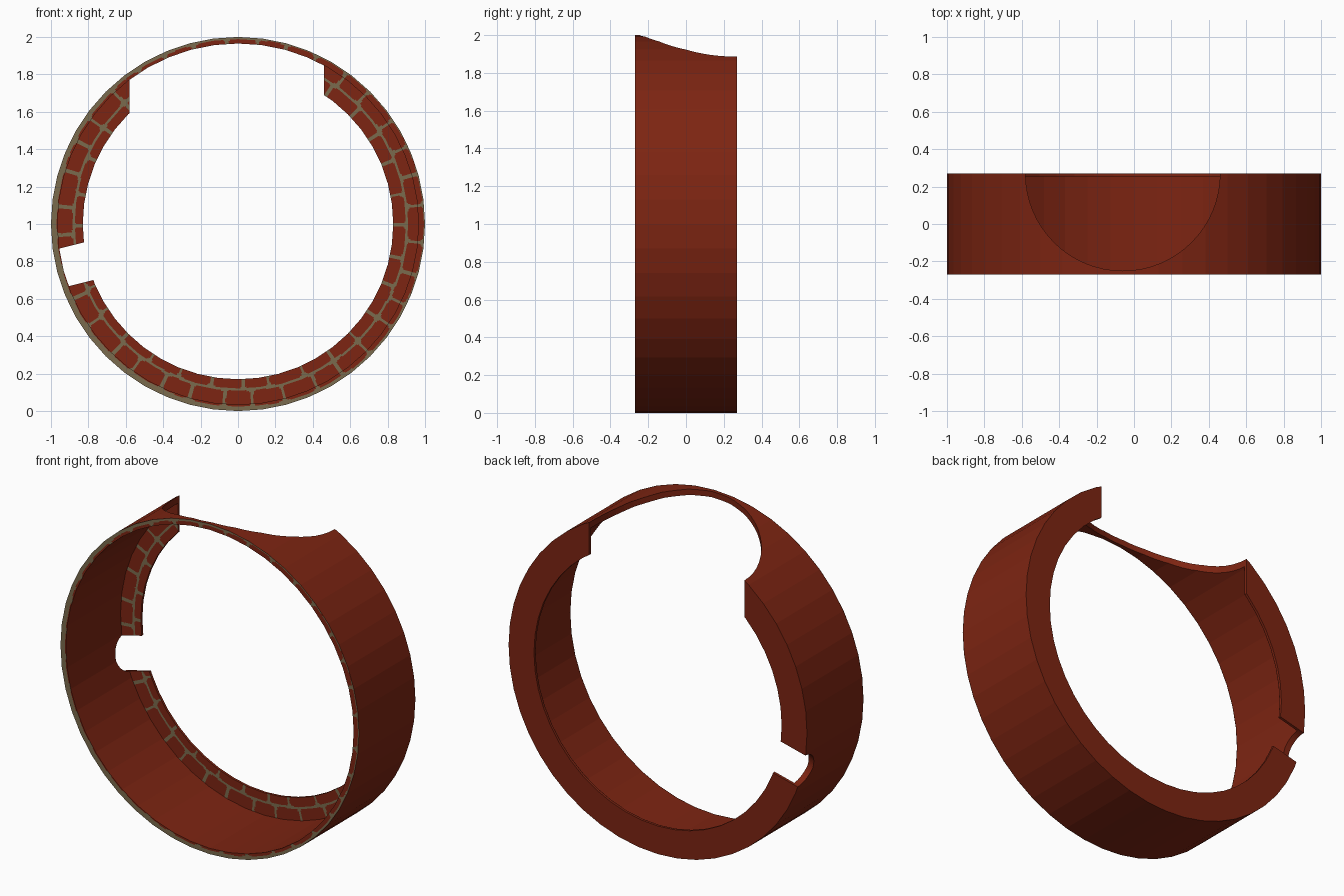
import bpy, bmesh, math, random
from mathutils import Matrix, Vector

if "Cube" in bpy.data.objects:
    bpy.data.objects.remove(bpy.data.objects["Cube"])

random.seed(4)
SEG, HALF = 48, 0.27          # ring sides, half depth
R_OUT, R_WALL, R_FLANGE, Y_FLANGE = 1.0, 0.965, 0.83, 0.255
CUT_X, CUT_R = -0.06, 0.52    # top opening
NOTCH_R, NOTCH_A = 0.105, math.radians(194)


def material(name, rgb):
    m = bpy.data.materials.new(name)
    m.diffuse_color = (*rgb, 1)
    m.use_nodes = True
    m.node_tree.nodes["Principled BSDF"].inputs["Base Color"].default_value = m.diffuse_color
    return m


RED = material("brick red", (0.205, 0.018, 0.006))
MORTAR = material("olive mortar", (0.195, 0.145, 0.075))


def to_object(bm, name, mats):
    me = bpy.data.meshes.new(name)
    bm.to_mesh(me)
    bm.free()
    for m in mats:
        me.materials.append(m)
    ob = bpy.data.objects.new(name, me)
    bpy.context.collection.objects.link(ob)
    return ob


# Ring shell with a thin inward flange at the back
bm = bmesh.new()
profile = [(R_OUT, -HALF), (R_OUT, HALF), (R_FLANGE, HALF),
           (R_FLANGE, Y_FLANGE), (R_WALL, Y_FLANGE), (R_WALL, -HALF)]
rings = []
for i in range(SEG):
    a = 2 * math.pi * i / SEG
    rings.append([bm.verts.new((r * math.cos(a), y, 1 + r * math.sin(a))) for r, y in profile])
n = len(profile)
for i in range(SEG):
    p, q = rings[i], rings[(i + 1) % SEG]
    for j in range(n):
        bm.faces.new((p[j], p[(j + 1) % n], q[(j + 1) % n], q[j]))
bmesh.ops.recalc_face_normals(bm, faces=bm.faces)
shell = to_object(bm, "ring_shell", [RED])


# Cylinder cutters for the top opening and the side notch
def cutter(name, radius, depth, matrix):
    b = bmesh.new()
    bmesh.ops.create_cone(b, cap_ends=True, segments=64, radius1=radius,
                          radius2=radius, depth=depth, matrix=matrix)
    ob = to_object(b, name, [RED])
    ob.hide_render = True
    return ob


radial = Vector((math.cos(NOTCH_A), 0, math.sin(NOTCH_A)))
rot = radial.to_track_quat('Z', 'Y').to_matrix().to_4x4()
cutters = [
    cutter("top_cutter", CUT_R, 1.4, Matrix.Translation((CUT_X, HALF, 1.9))),
    cutter("notch_cutter", NOTCH_R, 0.8,
           Matrix.Translation(Vector((0, HALF, 1)) + radial * 0.9) @ rot),
]
bpy.context.view_layer.objects.active = shell
for c in cutters:
    mod = shell.modifiers.new("cut", 'BOOLEAN')
    mod.operation, mod.solver, mod.object = 'DIFFERENCE', 'EXACT', c
    bpy.ops.object.modifier_apply(modifier=mod.name)
for c in cutters:
    bpy.data.objects.remove(c)


# Two curved brick courses: (inner radius, outer radius, joint angles)
def course(r0, r1, count, shift):
    step = 2 * math.pi / count
    joints = [(k + shift + random.uniform(-0.13, 0.13)) * step for k in range(count)]
    return r0, r1, joints + [joints[0] + 2 * math.pi]


COURSES = [course(0.80, 0.885, 32, 0.0), course(0.897, 0.982, 36, 0.45)]


def is_brick(x, z):
    dx, dz = x - 0.012, z - 1.006
    r, a = math.hypot(dx, dz), math.atan2(dz, dx) % (2 * math.pi)
    for r0, r1, joints in COURSES:
        if r0 < r < r1:
            t = a if a >= joints[0] else a + 2 * math.pi
            for s, e in zip(joints, joints[1:]):
                if s <= t < e:
                    half = (e - s) * r / 2 - 0.008
                    u = (t - (s + e) / 2) * r / half
                    v = (r - (r0 + r1) / 2) / ((r1 - r0) / 2)
                    return u ** 6 + v ** 6 < 1
    return False


# Front-facing brick skin on an annulus, following the polygonal outline
def brick_skin(name, r0, r1, y, rows, cut):
    b = bmesh.new()
    cols, wedge = SEG * 18, 2 * math.pi / SEG
    grid = []
    for i in range(cols):
        a = 2 * math.pi * i / cols
        k = math.cos(wedge / 2) / math.cos(a % wedge - wedge / 2)
        grid.append([b.verts.new((math.cos(a) * k * r, y, 1 + math.sin(a) * k * r))
                     for r in (r0 + (r1 - r0) * j / rows for j in range(rows + 1))])
    for i in range(cols):
        p, q = grid[i], grid[(i + 1) % cols]
        for j in range(rows):
            b.faces.new((p[j], p[j + 1], q[j + 1], q[j]))
    if cut:
        side = Vector((-radial.z, 0, radial.x))
        planes = [((CUT_X - CUT_R, 0, 1), (1, 0, 0)), ((CUT_X + CUT_R, 0, 1), (1, 0, 0)),
                  (Vector((0, 0, 1)) + side * NOTCH_R, side),
                  (Vector((0, 0, 1)) - side * NOTCH_R, side)]
        for co, no in planes:
            bmesh.ops.bisect_plane(b, geom=b.verts[:] + b.edges[:] + b.faces[:],
                                   plane_co=co, plane_no=no)
        gone = []
        for f in b.faces:
            c = f.calc_center_median() - Vector((0, 0, 1))
            if (c.z > 0 and abs(c.x - CUT_X) < CUT_R) or \
                    (c.dot(radial) > 0 and abs(c.dot(side)) < NOTCH_R):
                gone.append(f)
        bmesh.ops.delete(b, geom=gone, context='FACES')
    for f in b.faces:
        c = f.calc_center_median()
        f.material_index = 0 if is_brick(c.x, c.z) else 1
        f.normal_update()
        if f.normal.y > 0:
            f.normal_flip()
    return to_object(b, name, [RED, MORTAR])


brick_skin("front_rim_bricks", R_WALL, R_OUT, -HALF - 0.001, 6, False)
brick_skin("flange_bricks", R_FLANGE, R_WALL, Y_FLANGE - 0.001, 22, True)
